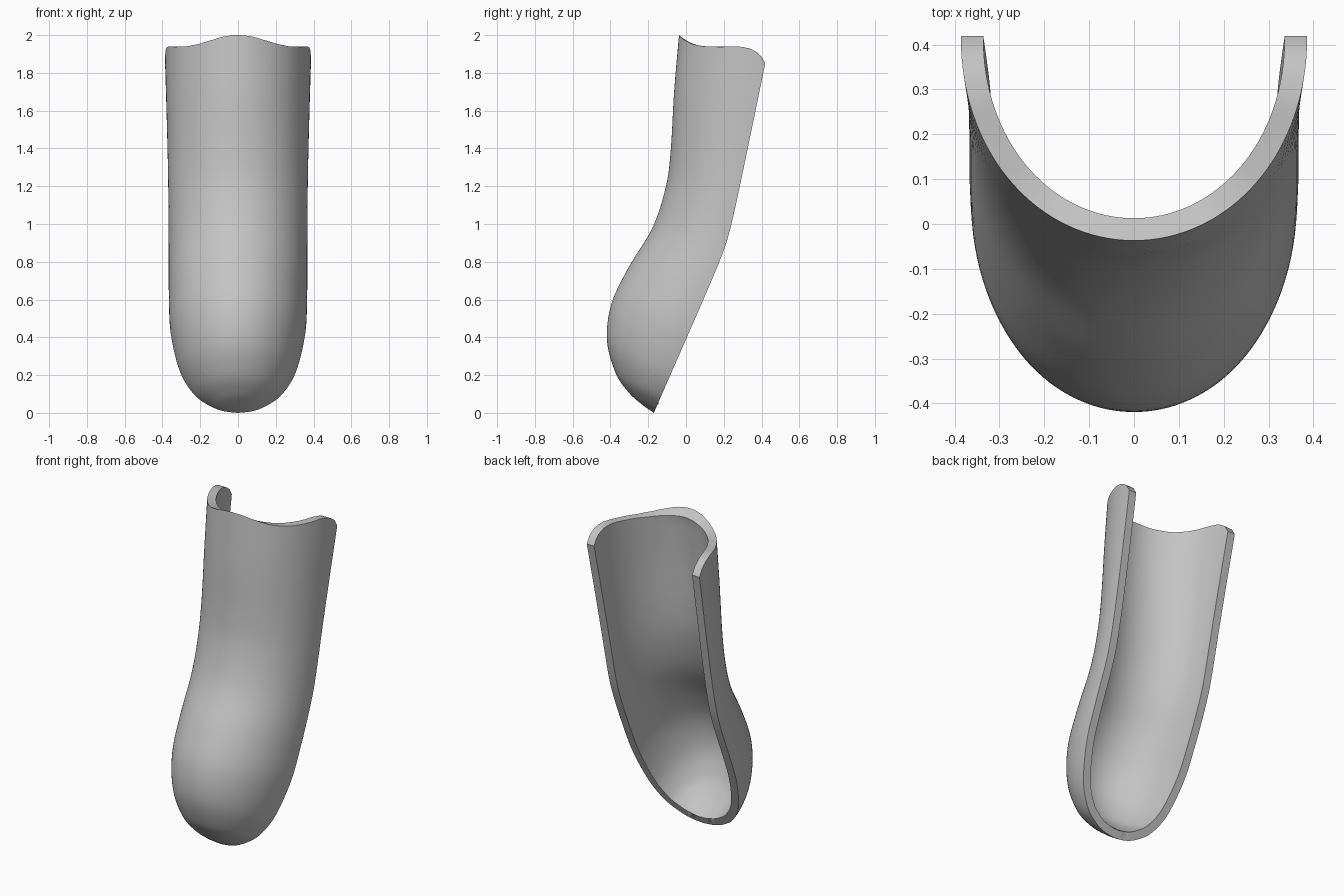
import bpy
import bmesh
import math
from mathutils import Vector

if "Cube" in bpy.data.objects:
    bpy.data.objects.remove(bpy.data.objects["Cube"])

THICK = 0.05
ROWS_PER_KEY = 6
COLS = 64

# Cross-sections from toe to top: front y, front z, back edge z, half width
SECTIONS = [Vector(k) for k in (
    (-0.17, 0.0, 0.0, 0.0),
    (-0.24, 0.05, 0.01, 0.08),
    (-0.305, 0.11, 0.04, 0.155),
    (-0.372, 0.21, 0.1, 0.235),
    (-0.418, 0.38, 0.22, 0.308),
    (-0.397, 0.57, 0.42, 0.356),
    (-0.31, 0.76, 0.62, 0.366),
    (-0.178, 0.98, 0.84, 0.367),
    (-0.106, 1.2, 1.07, 0.368),
    (-0.08, 1.4, 1.3, 0.371),
    (-0.063, 1.7, 1.58, 0.378),
    (-0.037, 2.0, 1.85, 0.386))]

# Top rim outline seen from the side: y, z
RIM = [(-0.037, 2.0), (-0.01, 1.975), (0.03, 1.953), (0.09, 1.94), (0.18, 1.938),
       (0.28, 1.94), (0.34, 1.929), (0.385, 1.903), (0.41, 1.875), (0.42, 1.85)]


def spline(keys, t):
    """Catmull-Rom value through evenly spaced keys."""
    i = min(int(t), len(keys) - 2)
    u = t - i
    b, c = keys[i], keys[i + 1]
    a = keys[i - 1] if i else b * 2 - c
    d = keys[i + 2] if i + 2 < len(keys) else c * 2 - b
    return b + ((c - a) + ((a * 2 - b * 5 + c * 4 - d) + (b * 3 - c * 3 + d - a) * u) * u) * u / 2


def back_y(z):
    """Back edge: two straight cuts blended at the bend."""
    low, high = -0.17 + 0.44 * z, 0.041 + 0.205 * z
    return (low + high - math.hypot(low - high, 0.025)) / 2


def rim_z(y):
    for (y0, z0), (y1, z1) in zip(RIM, RIM[1:]):
        if y <= y1:
            return z0 + (z1 - z0) * max(0, (y - y0) / (y1 - y0))
    return RIM[-1][1]


def section_point(t, angle):
    fy, fz, bz, width = spline(SECTIONS, t)
    c = max(0, math.cos(angle)) ** 0.96
    by = back_y(bz)
    z = bz + (fz - bz) * c
    # bend the upper sections towards the wavy rim
    top = SECTIONS[-1]
    rim_y = RIM[-1][0] + (top[0] - RIM[-1][0]) * c
    k = max(0, t - (len(SECTIONS) - 3)) / 2
    z += k * k * (rim_z(rim_y) - (top[2] + (top[1] - top[2]) * c))
    return Vector((width * math.sin(angle), by + (fy - by) * c, z))


# Outer skin: a toe point followed by open U-shaped rows
bm = bmesh.new()
count = (len(SECTIONS) - 1) * ROWS_PER_KEY
tip = bm.verts.new((0, SECTIONS[0][0], 0))
outer = [[bm.verts.new(section_point(r / ROWS_PER_KEY, math.pi * (c / COLS - 0.5)))
          for c in range(COLS + 1)] for r in range(1, count + 1)]


def skin(point, rows, flip):
    def face(*v):
        bm.faces.new(v[::-1] if flip else v)
    for c in range(COLS):
        face(point, rows[0][c + 1], rows[0][c])
        for low, high in zip(rows, rows[1:]):
            face(low[c], low[c + 1], high[c + 1], high[c])


skin(tip, outer, False)
bm.normal_update()

# Inner skin: offset inwards, with its borders trimmed to the same cuts
inner = []
for r, row in enumerate(outer):
    new_row = []
    for c, v in enumerate(row):
        p = v.co - v.normal * THICK
        if r == len(outer) - 1:
            p.z = rim_z(p.y)
        if c in (0, COLS):
            p.y = back_y(p.z)
        new_row.append(bm.verts.new(p))
    inner.append(new_row)
inner_tip = bm.verts.new((0, back_y(THICK * 0.92), THICK * 0.92))
skin(inner_tip, inner, True)


# Flat rim joining both skins
def border(point, rows):
    return [point] + [r[0] for r in rows] + rows[-1][1:] + [r[-1] for r in rows[-2::-1]]


a, b = border(tip, outer), border(inner_tip, inner)
for i in range(len(a)):
    j = (i + 1) % len(a)
    bm.faces.new((a[i], a[j], b[j], b[i]))
bmesh.ops.recalc_face_normals(bm, faces=bm.faces)

mesh = bpy.data.meshes.new("curved_shell")
bm.to_mesh(mesh)
bm.free()
shell = bpy.data.objects.new("curved_shell", mesh)
bpy.context.collection.objects.link(shell)

# Plain grey material
grey = bpy.data.materials.new("light_grey")
grey.use_nodes = True
grey.diffuse_color = (0.55, 0.55, 0.55, 1)
grey.node_tree.nodes["Principled BSDF"].inputs["Base Color"].default_value = grey.diffuse_color
mesh.materials.append(grey)

bpy.ops.object.select_all(action="DESELECT")
shell.select_set(True)
bpy.context.view_layer.objects.active = shell
bpy.ops.object.shade_smooth_by_angle(angle=math.radians(40))
